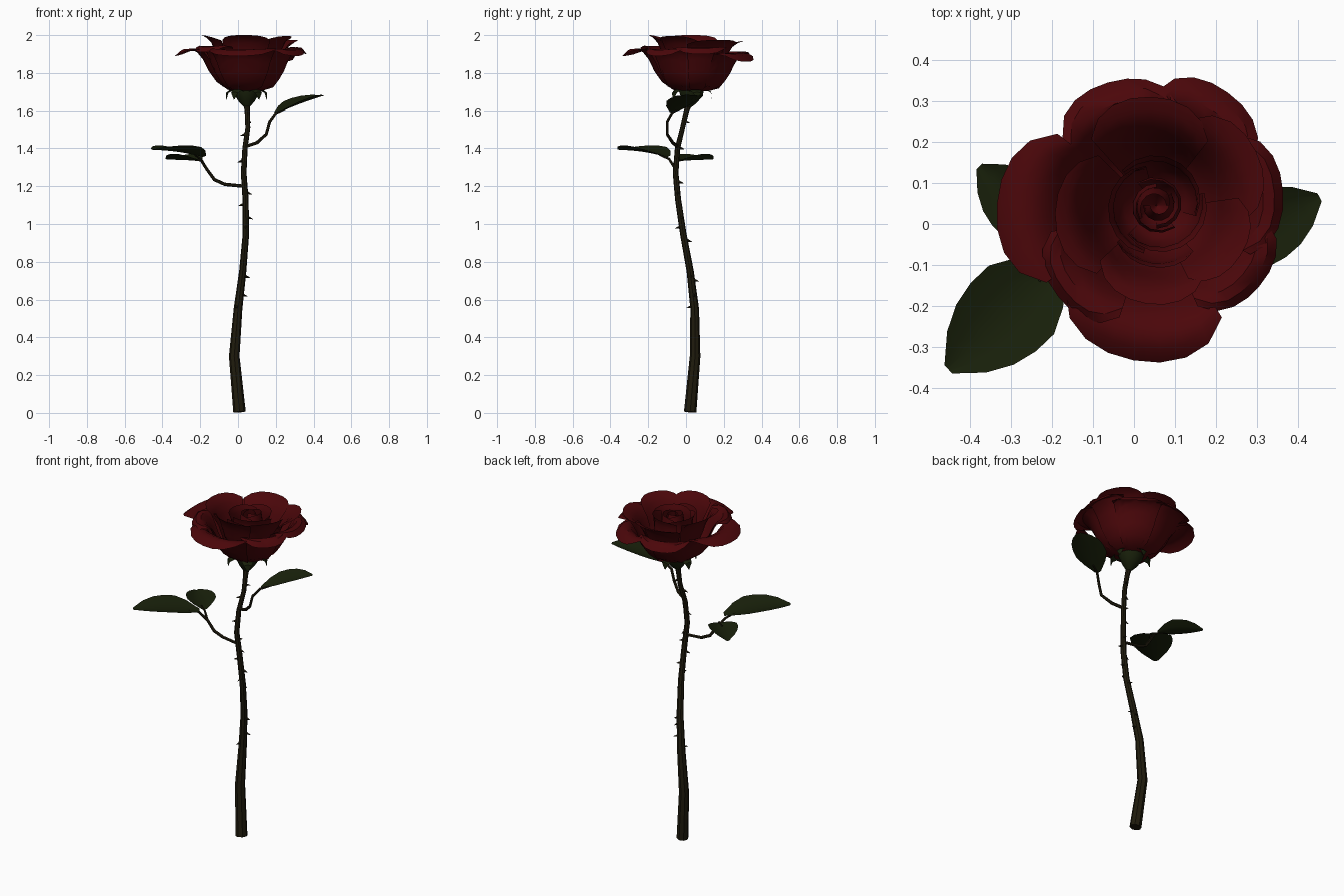
import bpy, math
from mathutils import Vector

if "Cube" in bpy.data.objects:
    bpy.data.objects.remove(bpy.data.objects["Cube"])


def material(name, rgb):
    m = bpy.data.materials.new(name)
    m.diffuse_color = (*rgb, 1)
    m.use_nodes = True
    m.node_tree.nodes["Principled BSDF"].inputs["Base Color"].default_value = m.diffuse_color
    return m


RED = material("petal_red", (0.07, 0.002, 0.003))
LEAF = material("leaf_green", (0.009, 0.014, 0.003))
STEM = material("stem_brown_green", (0.014, 0.011, 0.004))


def make(name, verts, faces, mat, angle=40):
    me = bpy.data.meshes.new(name)
    me.from_pydata(verts, [], faces)
    me.materials.append(mat)
    ob = bpy.data.objects.new(name, me)
    bpy.context.collection.objects.link(ob)
    bpy.ops.object.select_all(action='DESELECT')
    ob.select_set(True)
    bpy.context.view_layer.objects.active = ob
    bpy.ops.object.shade_smooth_by_angle(angle=math.radians(angle))
    return ob


def grid_faces(rows, cols):
    return [(j * cols + i, j * cols + i + 1, (j + 1) * cols + i + 1, (j + 1) * cols + i)
            for j in range(rows - 1) for i in range(cols - 1)]


def tube(name, pts, sides=8, mat=STEM):
    """Tube through points (x, y, z, radius), capped at both ends."""
    verts, faces, n = [], [], len(pts)
    P = [Vector(p[:3]) for p in pts]
    for k in range(n):
        d = P[min(k + 1, n - 1)] - P[max(k - 1, 0)]
        q = Vector((0, 0, 1)).rotation_difference(d)
        for i in range(sides):
            a = 2 * math.pi * i / sides
            verts.append(P[k] + q @ Vector((math.cos(a), math.sin(a), 0)) * pts[k][3])
    for k in range(n - 1):
        for i in range(sides):
            a, b = k * sides + i, k * sides + (i + 1) % sides
            faces.append((a, b, b + sides, a + sides))
    faces += [tuple(reversed(range(sides))), tuple(range((n - 1) * sides, n * sides))]
    return make(name, verts, faces, mat)


def lerp_path(prof, s):
    f = s * (len(prof) - 1)
    k = min(int(f), len(prof) - 2)
    t = f - k
    return [a + (b - a) * t for a, b in zip(prof[k], prof[k + 1])]


def petal(name, deg, half, prof, scale=1, lift=0, round_=0.25, spiral=0.012,
          centre=(0.05, 0.035), curl=0, cols=9, rows=9):
    """Cupped sheet: an (r, z) profile swept over an arc, top corners rounded and curled down."""
    verts = []
    for j in range(rows):
        for i in range(cols):
            u = 2 * i / (cols - 1) - 1
            s = j / (rows - 1) * (1 - round_ * abs(u) ** 3)
            r, z = lerp_path(prof, s)
            r = r * (1 + (scale - 1) * s) + spiral * u * s
            z += lift * s - curl * abs(u) ** 3 * s ** 3
            a = math.radians(deg + half * u)
            verts.append((centre[0] + r * math.cos(a), centre[1] + r * math.sin(a), z))
    return make(name, verts, grid_faces(rows, cols), RED)


def leaf(name, base, tip, width, arch, rise):
    """Leaf along a midrib, its edges lifted like a shallow trough."""
    base, tip = Vector(base), Vector(tip)
    side = (tip - base).cross(Vector((0, 0, 1))).normalized()
    outline = [0.2, 0.72, 1.0, 1.0, 0.88, 0.6, 0.12]
    verts = []
    for j, w in enumerate(outline):
        t = j / (len(outline) - 1)
        for i in range(5):
            u = i / 2 - 1
            p = base.lerp(tip, t) + side * (u * w * width / 2)
            p.z += arch * math.sin(math.pi * t) + rise * abs(u) ** 1.5 * w
            verts.append(p)
    return make(name, verts, grid_faces(len(outline), 5), LEAF)


# Stem
stem = [(0.008, 0.022, 0.005, 0.033), (-0.02, 0.048, 0.3, 0.028), (0, 0.046, 0.55, 0.023),
        (0.025, 0.022, 0.75, 0.019), (0.042, -0.015, 0.95, 0.017), (0.04, -0.042, 1.13, 0.016),
        (0.03, -0.055, 1.27, 0.015), (0.037, -0.045, 1.4, 0.014), (0.052, -0.018, 1.51, 0.013),
        (0.049, 0.003, 1.6, 0.014), (0.045, 0.02, 1.66, 0.02)]
tube("stem", stem)

# Thorns: height and direction around the stem
for n, (z, deg) in enumerate([(0.56, 250), (0.62, 10), (0.7, 75), (0.72, 0), (0.91, 90), (0.98, 265),
                              (1.03, 10), (1.1, 190), (1.16, 0), (1.22, 80), (1.33, 180),
                              (1.4, 100), (1.47, 190), (1.54, 60)]):
    k = next(k for k in range(len(stem) - 1) if stem[k + 1][2] > z)
    t = (z - stem[k][2]) / (stem[k + 1][2] - stem[k][2])
    x, y, _, r = [a + (b - a) * t for a, b in zip(stem[k], stem[k + 1])]
    c, s = math.cos(math.radians(deg)), math.sin(math.radians(deg))
    tube(f"thorn_{n}", [(x + c * r * 0.7, y + s * r * 0.7, z + 0.004, 0.009),
                        (x + c * (r + 0.022), y + s * (r + 0.022), z - 0.004, 0.001)], 4)

# Leaf stalks
tube("right_leaf_stalk", [(0.04, -0.045, 1.41, 0.009), (0.1, -0.07, 1.43, 0.009),
                          (0.15, -0.1, 1.475, 0.008), (0.167, -0.1, 1.54, 0.008),
                          (0.2, -0.075, 1.585, 0.007), (0.25, -0.05, 1.605, 0.004)], 6)
tube("left_leaf_stalk", [(0.03, -0.05, 1.2, 0.009), (-0.07, -0.045, 1.21, 0.009),
                         (-0.125, -0.05, 1.235, 0.009), (-0.165, -0.055, 1.29, 0.008),
                         (-0.2, -0.09, 1.345, 0.007), (-0.23, -0.14, 1.365, 0.004)], 6)
tube("small_leaf_stalk", [(-0.165, -0.055, 1.29, 0.007), (-0.19, -0.045, 1.335, 0.006),
                          (-0.24, -0.005, 1.34, 0.004)], 6)

# Leaves
leaf("right_leaf", (0.2, -0.07, 1.585), (0.452, 0.065, 1.68), 0.18, 0.005, 0.03)
leaf("left_leaf", (-0.185, -0.1, 1.355), (-0.452, -0.354, 1.393), 0.23, 0.008, 0.033)
leaf("small_left_leaf", (-0.2, -0.035, 1.335), (-0.377, 0.14, 1.342), 0.16, 0.0, 0.033)

# Hip below the flower
tube("hip", [(0.047, 0.01, 1.62, 0.015), (0.046, 0.017, 1.65, 0.042),
             (0.045, 0.025, 1.69, 0.066), (0.045, 0.03, 1.72, 0.07)], 10, LEAF)

# Sepals curling down from the hip
for n in range(5):
    a = math.radians(90 + 72 * n)
    out, side = Vector((math.cos(a), math.sin(a), 0)), Vector((-math.sin(a), math.cos(a), 0))
    verts = []
    for r, z, w in [(0.05, 1.705, 0.03), (0.085, 1.715, 0.032), (0.108, 1.7, 0.022), (0.112, 1.665, 0.002)]:
        for u in (-1, 0, 1):
            verts.append(Vector((0.045, 0.025, z - 0.006 * abs(u))) + out * r + side * u * w)
    make(f"sepal_{n}", verts, grid_faces(4, 3), LEAF)

# Outer petals with a rolled, drooping lip: direction, half arc, reach, lift
outer = [(0.02, 1.7), (0.13, 1.715), (0.187, 1.79), (0.22, 1.87), (0.258, 1.925), (0.305, 1.93), (0.34, 1.89)]
for n, (deg, half, reach, lift) in enumerate([
        (110, 32, 0.97, -0.02), (58, 31, 0.99, -0.03), (8, 33, 0.93, 0.01), (-36, 30, 0.93, 0.0),
        (-98, 40, 1.09, 0.0), (178, 36, 1.13, 0.0), (222, 30, 0.93, 0.02)]):
    petal(f"outer_petal_{n}", deg, half, outer, reach, lift)

# Middle petals, more upright
middle = [(0.02, 1.715), (0.1, 1.75), (0.145, 1.82), (0.17, 1.9), (0.205, 1.965), (0.25, 1.985)]
for n, (deg, half, reach, lift) in enumerate([
        (92, 40, 1.1, -0.015), (30, 38, 1.14, -0.01), (-28, 36, 0.95, 0.01),
        (-95, 42, 0.92, 0.015), (182, 46, 0.97, 0.015)]):
    petal(f"middle_petal_{n}", deg, half, middle, reach, lift, 0.2, curl=0.01)

# Upright petal tucked behind the front one
petal("front_inner_petal", -93, 46, [(0.02, 1.72), (0.09, 1.77), (0.125, 1.85), (0.13, 1.92), (0.14, 1.96)])

# Inner petals wrapped into a bud
inner = [(0, 1.735), (0.08, 1.79), (0.105, 1.86), (0.105, 1.93), (0.118, 1.965)]
for n, deg in enumerate((60, 180, 300)):
    petal(f"inner_petal_{n}", deg, 75, inner, 1, 0, 0.15, 0.012, (0.055, 0.045))
core = [(0, 1.78), (0.045, 1.83), (0.065, 1.9), (0.055, 1.965)]
for n, (deg, size) in enumerate([(20, 1), (200, 0.95), (110, 0.55), (290, 0.4)]):
    petal(f"core_petal_{n}", deg, 110, core, size, 0, 0.1, 0.012, (0.055, 0.045))
